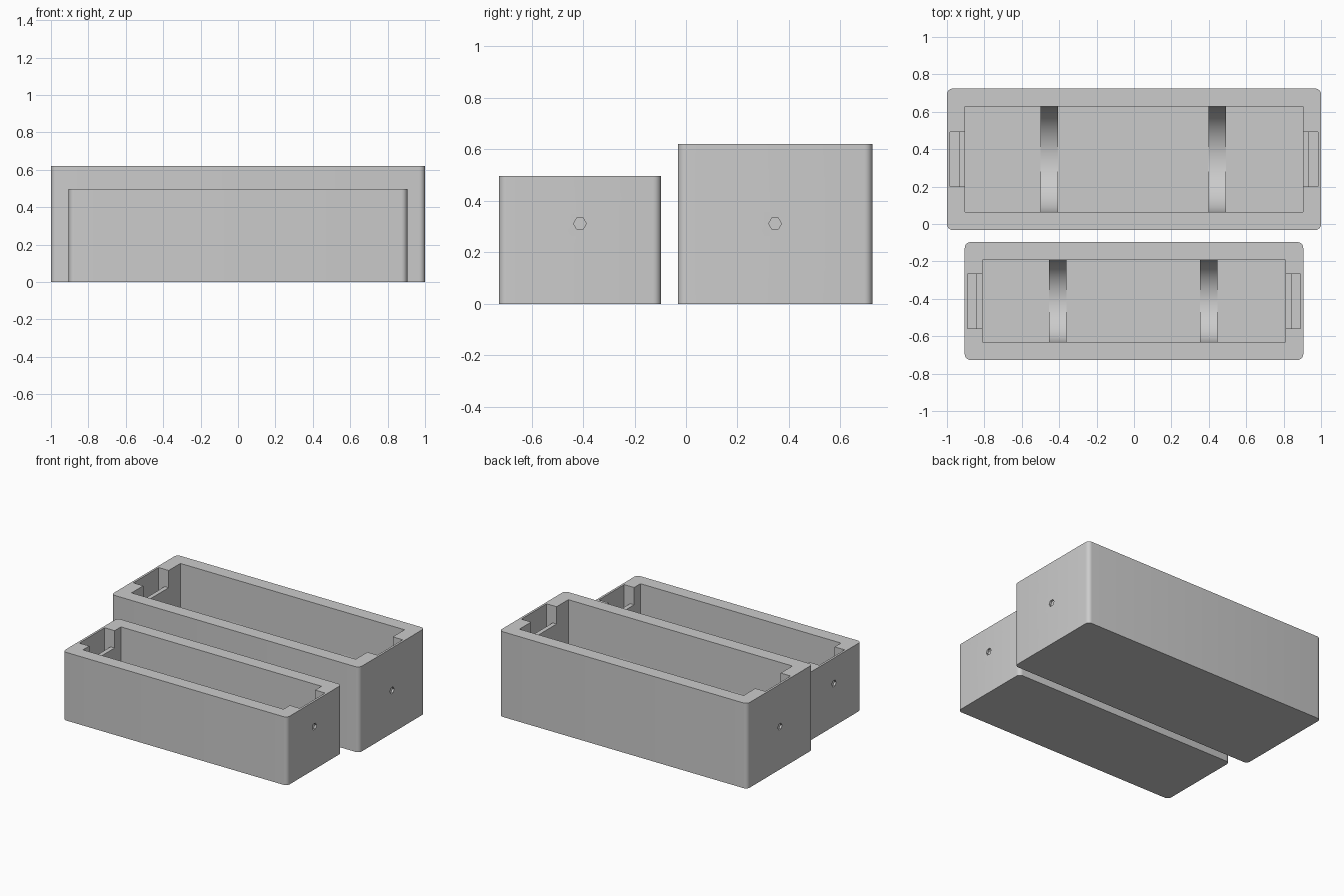
import bpy, bmesh, math
from mathutils import Matrix, Vector

if "Cube" in bpy.data.objects:
    bpy.data.objects.remove(bpy.data.objects["Cube"])

grey = bpy.data.materials.new("light_grey")
grey.diffuse_color = (0.6, 0.6, 0.6, 1)
grey.use_nodes = True
grey.node_tree.nodes["Principled BSDF"].inputs["Base Color"].default_value = grey.diffuse_color

FLOOR = 0.031      # floor thickness
HOLE_Z = 0.312     # wire hole height


def make_object(name, bm):
    bmesh.ops.recalc_face_normals(bm, faces=bm.faces[:])
    mesh = bpy.data.meshes.new(name)
    bm.to_mesh(mesh)
    bm.free()
    mesh.materials.append(grey)
    obj = bpy.data.objects.new(name, mesh)
    bpy.context.collection.objects.link(obj)
    return obj


def block(name, x0, x1, y0, y1, z0, z1, corner=0):
    """Box from its limits, with optionally rounded upright edges."""
    bm = bmesh.new()
    bmesh.ops.create_cube(bm, size=1)
    for v in bm.verts:
        v.co = Vector((x1 if v.co.x > 0 else x0,
                       y1 if v.co.y > 0 else y0,
                       z1 if v.co.z > 0 else z0))
    if corner:
        upright = [e for e in bm.edges
                   if abs(e.verts[0].co.z - e.verts[1].co.z) > 0.01]
        bmesh.ops.bevel(bm, geom=upright, offset=corner, segments=6,
                        profile=0.5, affect='EDGES')
    return make_object(name, bm)


def hole_cutter(name, x, y):
    """Six-sided rod along x."""
    bm = bmesh.new()
    bmesh.ops.create_cone(bm, cap_ends=True, segments=6, radius1=0.025,
                          radius2=0.025, depth=0.09,
                          matrix=Matrix.Translation((x, y, HOLE_Z))
                          @ Matrix.Rotation(math.pi / 2, 4, 'Y'))
    return make_object(name, bm)


def cut(obj, cutters):
    bpy.context.view_layer.objects.active = obj
    for c in cutters:
        c.hide_render = True
        mod = obj.modifiers.new("cut", 'BOOLEAN')
        mod.operation = 'DIFFERENCE'
        mod.solver = 'EXACT'
        mod.object = c
        bpy.ops.object.modifier_apply(modifier=mod.name)
        bpy.data.objects.remove(c)


def smooth(obj):
    bpy.ops.object.select_all(action='DESELECT')
    obj.select_set(True)
    bpy.context.view_layer.objects.active = obj
    bpy.ops.object.shade_smooth_by_angle(angle=math.radians(30))


def saddle(name, x, y, r, width=0.092):
    """Rib with a half-round hollow, sunk slightly into floor and walls."""
    n, e = 32, 0.008
    profile = [(-r - e, FLOOR - e), (-r - e, FLOOR + r)]
    for i in range(n + 1):
        a = math.pi + math.pi * i / n
        profile.append((r * math.cos(a), FLOOR + r + r * math.sin(a)))
    profile += [(r + e, FLOOR + r), (r + e, FLOOR - e)]
    bm = bmesh.new()
    face = bm.faces.new([bm.verts.new((x - width / 2, y + p, z))
                         for p, z in profile])
    ext = bmesh.ops.extrude_face_region(bm, geom=[face])
    bmesh.ops.translate(bm, vec=(width, 0, 0),
                        verts=[v for v in ext['geom']
                               if isinstance(v, bmesh.types.BMVert)])
    smooth(make_object(name, bm))


def tray(name, hx, cy, hy, height, r, saddle_x):
    body = block(name, -hx, hx, cy - hy, cy + hy, 0, height, corner=0.031)
    top = height + 0.1
    inner = hx - 0.096          # end of main cavity
    cutters = [block("cavity_cutter", -inner, inner, cy - r, cy + r, FLOOR, top)]
    half = 0.146                # half width of end pocket
    for s in (-1, 1):
        def span(a, b):
            return sorted((s * a, s * b))
        # end notch above the retaining lip
        cutters.append(block("notch_cutter", *span(inner - 0.1, hx - 0.016),
                             cy - half, cy + half, height - 0.126, top))
        # deep contact slot behind the lip
        cutters.append(block("slot_cutter", *span(hx - 0.064, hx - 0.016),
                             cy - half, cy + half, FLOOR, top))
        # wire hole through the thin end wall
        cutters.append(hole_cutter("hole_cutter", s * (hx + 0.005), cy))
    cut(body, cutters)
    smooth(body)
    for side, s in (("left", -1), ("right", 1)):
        saddle(f"{name}_{side}_saddle", s * saddle_x - 0.004, cy, r)


tray("large_tray", 1.0, 0.346, 0.378, 0.621, 0.281, 0.449)
tray("small_tray", 0.905, -0.412, 0.315, 0.497, 0.219, 0.404)
